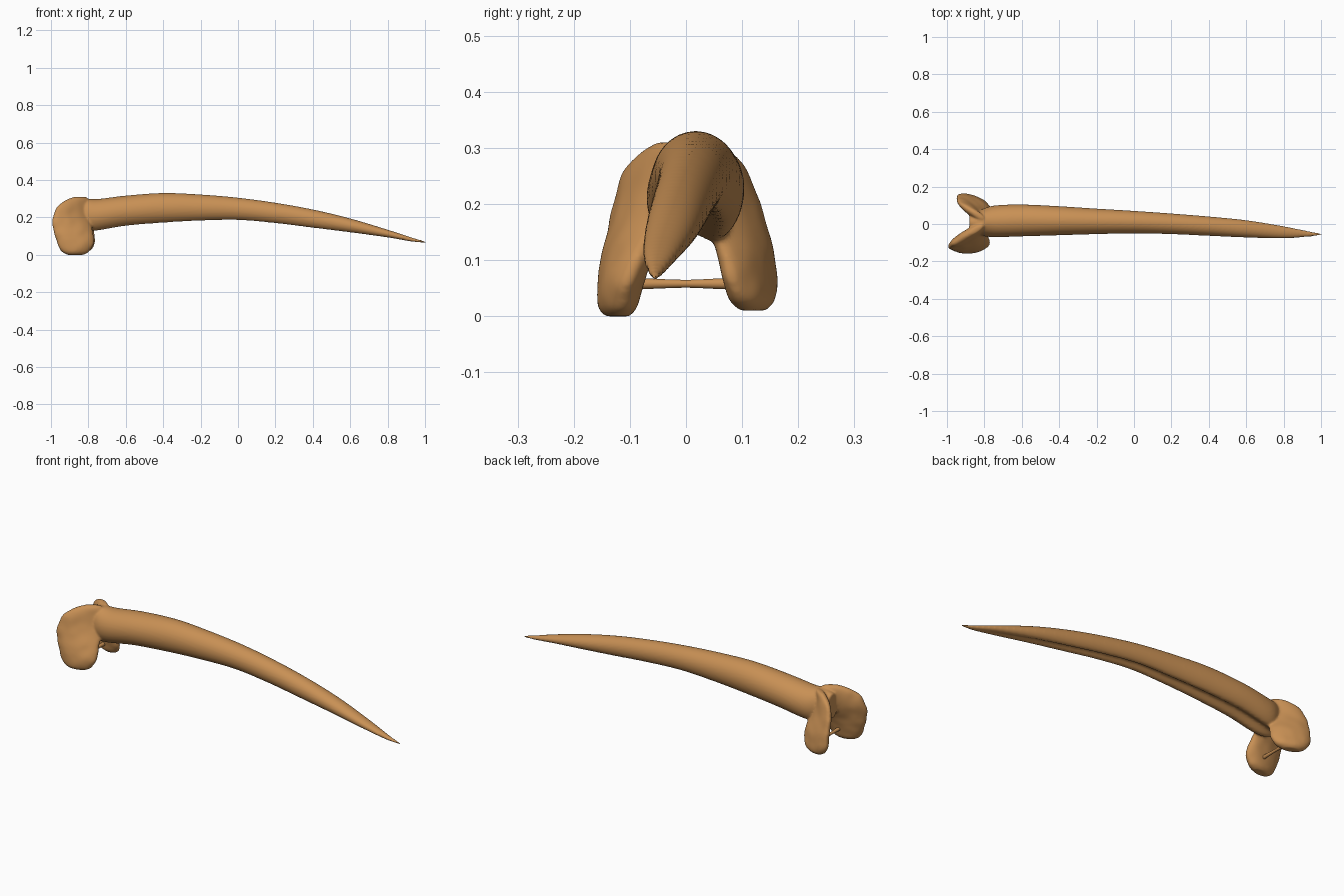
import bpy, bmesh, math
from mathutils import Vector, noise

if "Cube" in bpy.data.objects:
    bpy.data.objects.remove(bpy.data.objects["Cube"])

bone_mat = bpy.data.materials.new("bone_brown")
bone_mat.diffuse_color = (0.58, 0.28, 0.09, 1)
bone_mat.use_nodes = True
bone_mat.node_tree.nodes["Principled BSDF"].inputs["Base Color"].default_value = bone_mat.diffuse_color


def resample(rows, steps):
    """Catmull-Rom through rows of numbers."""
    out = []
    n = len(rows)
    for i in range(n - 1):
        p = [rows[max(0, min(n - 1, i + k))] for k in (-1, 0, 1, 2)]
        for s in range(steps):
            t = s / steps
            out.append([0.5 * (2 * b + (c - a) * t + (2 * a - 5 * b + 4 * c - d) * t * t
                               + (3 * b - a - 3 * c + d) * t ** 3)
                        for a, b, c, d in zip(*p)])
    out.append(list(rows[-1]))
    return out


def loft(name, rings):
    """Closed skin over rings of points."""
    bm = bmesh.new()
    loops = [[bm.verts.new(p) for p in ring] for ring in rings]
    n = len(loops[0])
    for a, b in zip(loops, loops[1:]):
        for i in range(n):
            j = (i + 1) % n
            bm.faces.new((a[i], a[j], b[j], b[i]))
    bm.faces.new(loops[0])
    bm.faces.new(loops[-1])
    bmesh.ops.recalc_face_normals(bm, faces=bm.faces)
    me = bpy.data.meshes.new(name)
    bm.to_mesh(me)
    bm.free()
    ob = bpy.data.objects.new(name, me)
    bpy.context.collection.objects.link(ob)
    me.materials.append(bone_mat)
    return ob


SIDES = 48


def shaft_ring(x, y0, y1, zt, zb, groove):
    yc, w = (y0 + y1) / 2, (y1 - y0) / 2
    zc, h = (zt + zb) / 2, (zt - zb) / 2
    ring = []
    for k in range(SIDES):
        t = 2 * math.pi * k / SIDES
        c, s = math.cos(t), math.sin(t)
        z = h * s
        if s < 0:
            z += groove * h * math.exp(-((c - 0.1) / 0.32) ** 2) * -s
        ring.append((x, yc + w * c, zc + z))
    return ring


def wing_ring(z, cx, cy, a, b, yaw):
    ring = []
    for k in range(SIDES):
        t = 2 * math.pi * k / SIDES
        u = a * math.cos(t)
        v = b * math.sin(t)
        p = Vector((cx + u * math.cos(yaw) - v * math.sin(yaw),
                    cy + u * math.sin(yaw) + v * math.cos(yaw), z))
        f = 1 + 0.06 * noise.noise(p * 22)
        ring.append((cx + (p.x - cx) * f, cy + (p.y - cy) * f, z))
    return ring


# Curved tapering shaft: x, y min, y max, z top, z bottom, groove depth
shaft = [
    (-0.88, -0.035, 0.050, 0.285, 0.150, 0.1),
    (-0.82, -0.060, 0.075, 0.300, 0.120, 0.3),
    (-0.75, -0.070, 0.098, 0.298, 0.120, 0.4),
    (-0.60, -0.066, 0.104, 0.316, 0.145, 0.4),
    (-0.40, -0.060, 0.095, 0.330, 0.162, 0.4),
    (-0.20, -0.054, 0.082, 0.322, 0.174, 0.4),
    (0.00, -0.050, 0.070, 0.305, 0.178, 0.45),
    (0.20, -0.054, 0.056, 0.278, 0.162, 0.45),
    (0.40, -0.063, 0.040, 0.242, 0.138, 0.45),
    (0.60, -0.072, 0.020, 0.194, 0.115, 0.4),
    (0.80, -0.077, -0.012, 0.134, 0.090, 0.3),
    (0.93, -0.068, -0.038, 0.092, 0.070, 0.1),
    (1.004, -0.059, -0.051, 0.071, 0.064, 0.0),
]
shaft_ob = loft("spine_bone", [shaft_ring(*r) for r in resample(shaft, 8)])

# Forked base wings: z, centre x, centre y, half length, half thickness, yaw
front = [
    (0.000, -0.870, -0.122, 0.045, 0.020, 0.15),
    (0.018, -0.870, -0.121, 0.075, 0.034, 0.15),
    (0.060, -0.870, -0.116, 0.098, 0.040, 0.15),
    (0.120, -0.878, -0.100, 0.108, 0.040, 0.25),
    (0.200, -0.890, -0.072, 0.112, 0.036, 0.45),
    (0.260, -0.875, -0.052, 0.102, 0.030, 0.55),
    (0.295, -0.855, -0.036, 0.070, 0.022, 0.55),
    (0.310, -0.845, -0.030, 0.035, 0.012, 0.55),
]
back = [
    (0.010, -0.855, 0.120, 0.040, 0.018, -0.35),
    (0.028, -0.855, 0.118, 0.075, 0.032, -0.35),
    (0.065, -0.855, 0.114, 0.096, 0.034, -0.40),
    (0.120, -0.858, 0.104, 0.098, 0.034, -0.45),
    (0.200, -0.868, 0.080, 0.090, 0.028, -0.55),
    (0.260, -0.860, 0.062, 0.078, 0.024, -0.60),
    (0.292, -0.840, 0.050, 0.052, 0.018, -0.60),
    (0.304, -0.830, 0.045, 0.025, 0.010, -0.60),
]
wings = [loft(n, [wing_ring(*r) for r in resample(rows, 6)])
         for n, rows in (("front_wing", front), ("back_wing", back))]

# Fuse shaft and wings into one smooth bone
for o in wings + [shaft_ob]:
    o.select_set(True)
bpy.context.view_layer.objects.active = shaft_ob
bpy.ops.object.join()
fuse = shaft_ob.modifiers.new("fuse", 'REMESH')
fuse.mode = 'VOXEL'
fuse.voxel_size = 0.006
fuse.use_smooth_shade = True
soften = shaft_ob.modifiers.new("soften", 'SMOOTH')
soften.factor = 0.5
soften.iterations = 5

# Thin bar joining the two wings
bar = [(-0.10, 0.011), (-0.06, 0.009), (0.0, 0.007), (0.05, 0.009), (0.10, 0.011)]
bar_ob = loft("cross_bar", [
    [(-0.855 + r * math.cos(2 * math.pi * k / 20), y, 0.058 + r * math.sin(2 * math.pi * k / 20))
     for k in range(20)] for y, r in resample(bar, 4)])
bpy.ops.object.select_all(action='DESELECT')
bar_ob.select_set(True)
bpy.context.view_layer.objects.active = bar_ob
bpy.ops.object.shade_smooth_by_angle()
